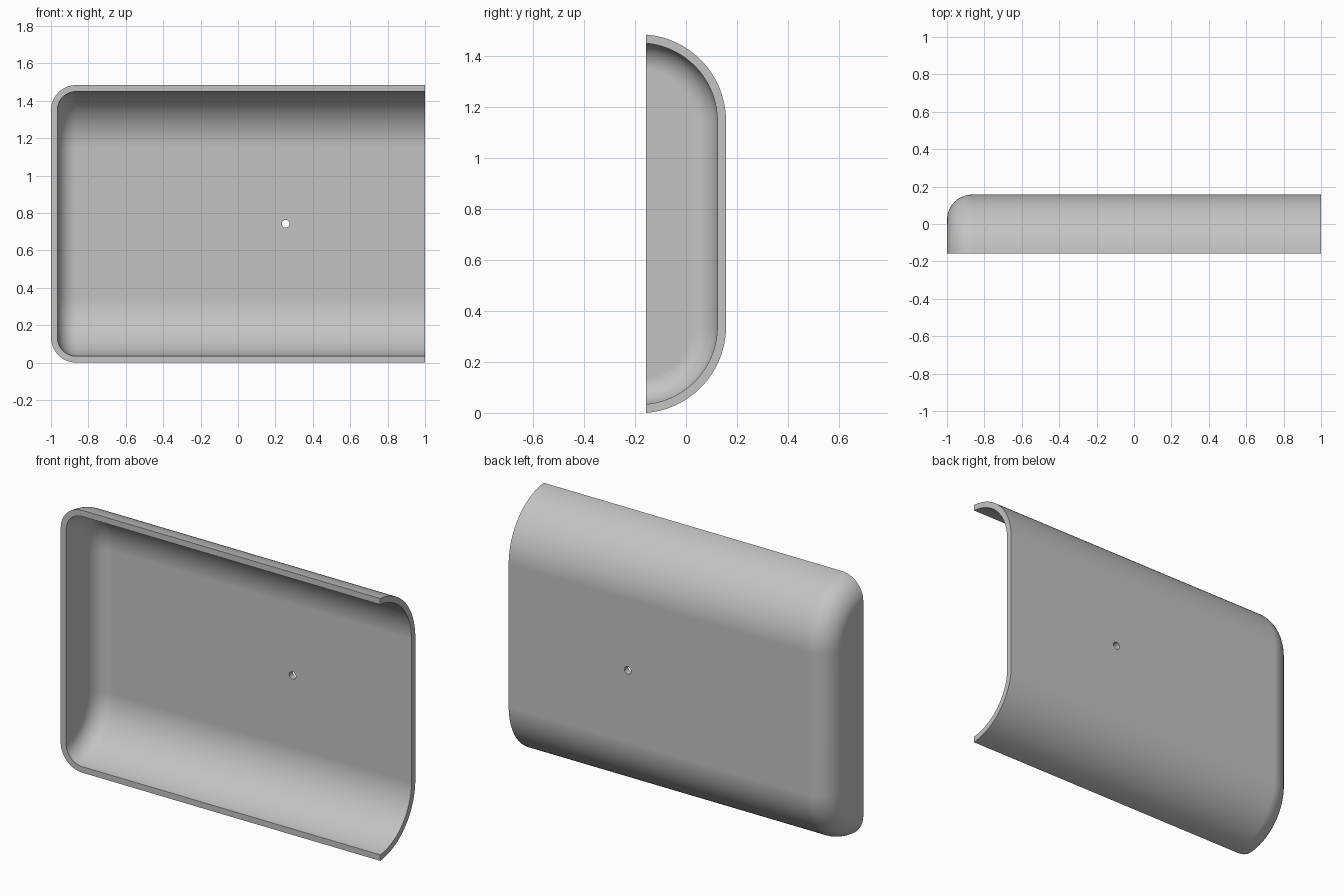
import bpy, bmesh
from math import sin, cos, asin, pi, sqrt

if "Cube" in bpy.data.objects:
    bpy.data.objects.remove(bpy.data.objects["Cube"], do_unlink=True)

HEIGHT, HALF_DEPTH, WALL = 1.484, 0.157, 0.034
BEND, FILLET = 0.34, 0.135          # large side bend, closed-end rounding
CENTRE_Y = HALF_DEPTH - BEND
CENTRE_Z = sqrt(BEND ** 2 - (HALF_DEPTH + CENTRE_Y) ** 2)
ARC_STEPS, FILLET_STEPS = 28, 14

grey = bpy.data.materials.new("light grey")
grey.use_nodes = True
colour = (0.55, 0.55, 0.55, 1)
grey.diffuse_color = colour
grey.node_tree.nodes["Principled BSDF"].inputs["Base Color"].default_value = colour


def section(bm, x, inset):
    """Open C-shaped section, moved inward by inset and cut at the front plane."""
    r = BEND - inset
    start = asin((-HALF_DEPTH - CENTRE_Y) / r)
    angles = [start + (pi / 2 - start) * i / ARC_STEPS for i in range(ARC_STEPS + 1)]
    low = [(CENTRE_Y + r * sin(a), CENTRE_Z - r * cos(a)) for a in angles]
    high = [(y, HEIGHT - z) for y, z in reversed(low)]
    return [bm.verts.new((x, y, z)) for y, z in low + high]


def skin(bm, offset):
    """Sections from the open end to the rounded closed end."""
    r = FILLET - offset
    rings = [section(bm, 1, offset)]
    for i in range(FILLET_STEPS + 1):
        a = pi / 2 * i / FILLET_STEPS
        rings.append(section(bm, -1 + FILLET - r * sin(a), offset + r * (1 - cos(a))))
    for a, b in zip(rings, rings[1:]):
        for i in range(len(a) - 1):
            bm.faces.new((a[i], a[i + 1], b[i + 1], b[i]))
    bm.faces.new(rings[-1])
    return rings


# Shell: outer and inner skins joined by the open end and the front rim
bm = bmesh.new()
outer, inner = skin(bm, 0), skin(bm, WALL)
for i in range(len(outer[0]) - 1):
    bm.faces.new((outer[0][i], outer[0][i + 1], inner[0][i + 1], inner[0][i]))
for k in range(len(outer) - 1):
    for end in (0, -1):
        bm.faces.new((outer[k][end], outer[k + 1][end], inner[k + 1][end], inner[k][end]))
bm.faces.new((outer[-1][0], outer[-1][-1], inner[-1][-1], inner[-1][0]))
bmesh.ops.recalc_face_normals(bm, faces=bm.faces[:])
mesh = bpy.data.meshes.new("cover_shell")
bm.to_mesh(mesh)
bm.free()
mesh.materials.append(grey)
shell = bpy.data.objects.new("cover_shell", mesh)
bpy.context.collection.objects.link(shell)

# Small round hole through the back wall
bpy.ops.mesh.primitive_cylinder_add(vertices=32, radius=0.021, depth=0.2,
                                    location=(0.255, HALF_DEPTH, HEIGHT / 2),
                                    rotation=(pi / 2, 0, 0))
cutter = bpy.context.object
cutter.name = "hole_cutter"
cutter.hide_render = True
cutter.data.materials.append(grey)

bpy.ops.object.select_all(action="DESELECT")
shell.select_set(True)
bpy.context.view_layer.objects.active = shell
cut = shell.modifiers.new("hole", "BOOLEAN")
cut.operation, cut.solver, cut.object = "DIFFERENCE", "EXACT", cutter
bpy.ops.object.modifier_apply(modifier=cut.name)
bpy.data.objects.remove(cutter, do_unlink=True)

# Smooth bends with crisp rims
bpy.ops.object.shade_smooth_by_angle(angle=pi / 6)
weighted = shell.modifiers.new("flat_walls", "WEIGHTED_NORMAL")
weighted.keep_sharp = True
